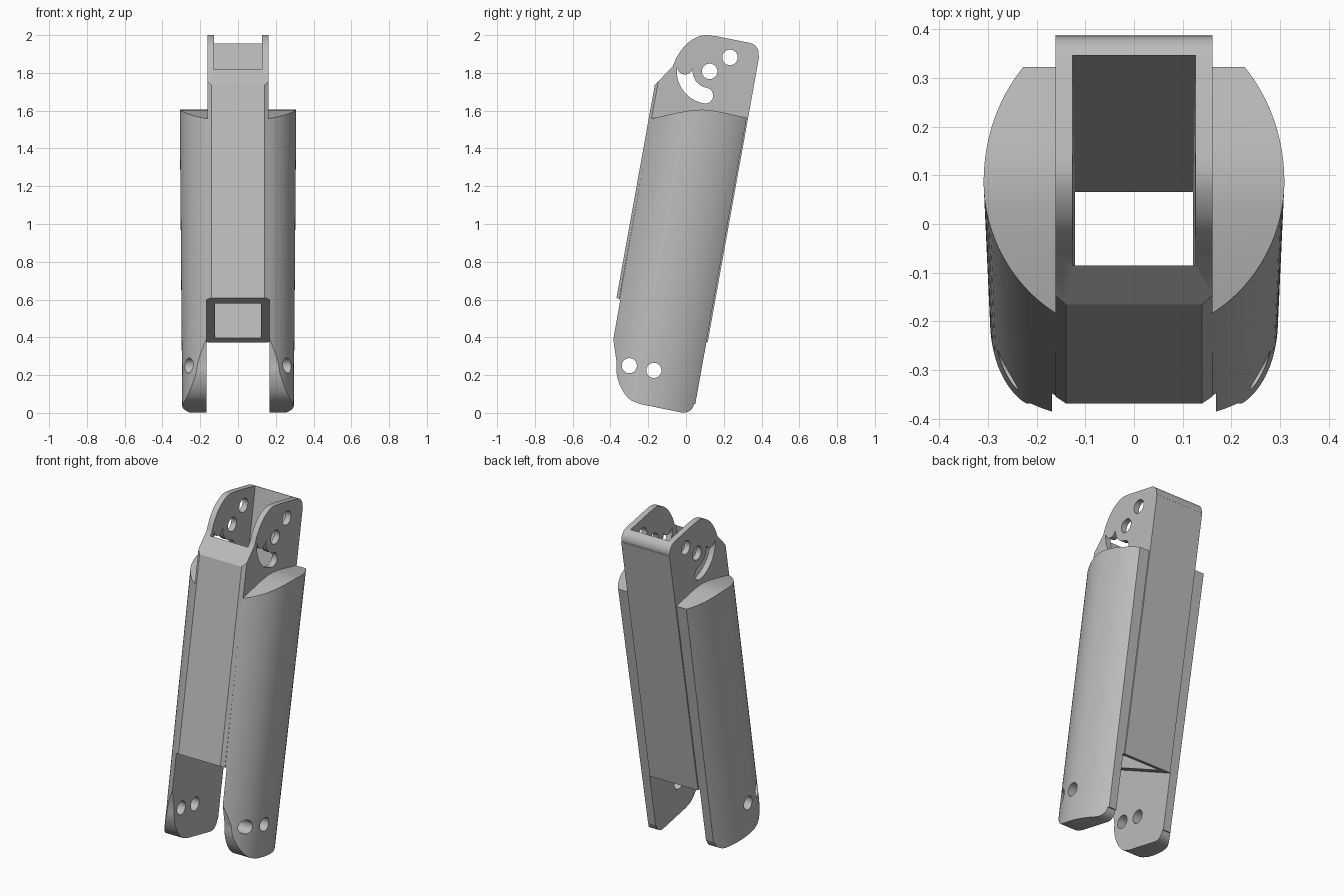
import bpy, bmesh, math
from mathutils import Vector

cube = bpy.data.objects.get("Cube")
if cube:
    bpy.data.objects.remove(cube, do_unlink=True)

TILT = math.radians(10.2)
C, S = math.cos(TILT), math.sin(TILT)

grey = bpy.data.materials.new("plain grey")
grey.use_nodes = True
grey.diffuse_color = (0.5, 0.5, 0.5, 1)
grey.node_tree.nodes["Principled BSDF"].inputs["Base Color"].default_value = (0.5, 0.5, 0.5, 1)


def loft(name, low, high):
    """Solid between two matching rings of points."""
    bm = bmesh.new()
    a = [bm.verts.new(p) for p in low]
    b = [bm.verts.new(p) for p in high]
    n = len(a)
    bm.faces.new(a)
    bm.faces.new(b)
    for i in range(n):
        j = (i + 1) % n
        bm.faces.new((a[i], a[j], b[j], b[i]))
    bmesh.ops.recalc_face_normals(bm, faces=bm.faces)
    mesh = bpy.data.meshes.new(name)
    bm.to_mesh(mesh)
    bm.free()
    mesh.materials.append(grey)
    ob = bpy.data.objects.new(name, mesh)
    bpy.context.collection.objects.link(ob)
    return ob


def tilted(name, section, taper=1.0):
    """Extrude an (x, depth) section along the leaning axis."""
    def place(x, v, u):
        return Vector((x, v * C + u * S, -v * S + u * C))
    return loft(name, [place(x * taper, v, -0.3) for x, v in section],
                [place(x, v, 2.4) for x, v in section])


def prism(name, profile, half):
    """Extrude a (y, z) side profile across x."""
    return loft(name, [(-half, y, z) for y, z in profile],
                [(half, y, z) for y, z in profile])


def combine(target, other, operation):
    mod = target.modifiers.new("combine", "BOOLEAN")
    mod.operation, mod.solver, mod.object = operation, "EXACT", other
    bpy.context.view_layer.update()
    graph = bpy.context.evaluated_depsgraph_get()
    mesh = bpy.data.meshes.new_from_object(target.evaluated_get(graph))
    target.modifiers.clear()
    target.data = mesh
    bpy.data.objects.remove(other, do_unlink=True)


def arc(cy, cz, r, start, end, steps):
    angles = [math.radians(start + (end - start) * i / steps) for i in range(steps + 1)]
    return [(cy + r * math.cos(a), cz + r * math.sin(a)) for a in angles]


def smooth_path(points, steps=5):
    """Catmull-Rom curve through the points."""
    pts = [Vector(p) for p in points]
    pts = [2 * pts[0] - pts[1]] + pts + [2 * pts[-1] - pts[-2]]
    out = []
    for p0, p1, p2, p3 in zip(pts, pts[1:], pts[2:], pts[3:]):
        for i in range(steps):
            t = i / steps
            out.append(tuple(0.5 * (2 * p1 + (p2 - p0) * t + (2 * p0 - 5 * p1 + 4 * p2 - p3) * t * t
                                    + (3 * p1 - p0 - 3 * p2 + p3) * t ** 3)))
    return out + [tuple(pts[-2])]


# Rounded outer body: uneven oval with flat front and back
MID, WIDE, FRONT, BACK = -0.2, 0.315, 0.30, 0.355
first, last = -math.asin(0.262 / FRONT), math.asin(0.24 / BACK)
side = []
for i in range(41):
    a = first + (last - first) * i / 40
    side.append((WIDE * math.cos(a), MID + (FRONT if a < 0 else BACK) * math.sin(a)))
oval = side + [(-x, v) for x, v in reversed(side)]
body = tilted("lower_link", oval, 0.93)

# Side outline of the body: arched shoulder, rounded leg ends
shoulder = smooth_path([(-0.2, 1.553), (-0.1, 1.577), (0, 1.597), (0.08, 1.605),
                        (0.16, 1.597), (0.32, 1.563)])
toe = smooth_path([(-0.368, 0.27), (-0.366, 0.2), (-0.34, 0.125), (-0.295, 0.07), (-0.24, 0.046)])
heel = arc(-0.012, 0.056, 0.055, 260, 350, 8)
outline = ([(-0.6, 1.47)] + shoulder + [(0.6, 1.5), (0.6, 0.05)]
           + heel[::-1] + toe[::-1] + [(-0.388, 0.41), (-0.6, 0.43)])
combine(body, prism("body_outline", outline, 0.6), "INTERSECT")

# Square core carrying the upper fork
core = tilted("core", [(-0.14, -0.47), (0.14, -0.47), (0.161, -0.455), (0.161, 0.047),
                       (-0.161, 0.047), (-0.161, -0.455)])
crown = smooth_path([(-0.07, 1.835), (-0.045, 1.89), (0, 1.95), (0.05, 1.985), (0.1, 2.0), (0.16, 1.994)])
corner = arc(0.327, 1.902, 0.058, 78, -10, 8)
core_outline = ([(-0.6, 0.2), (-0.6, 1.3), (-0.178, 1.722)] + crown + corner
                + [(0.6, 1.7), (0.6, 0.2)])
combine(core, prism("core_outline", core_outline, 0.5), "INTERSECT")
combine(body, core, "UNION")

# Gap between the lower legs, with a sloping roof
combine(body, prism("leg_gap", [(-0.7, 0.772), (0.4, 0.233), (0.4, -0.3), (-0.7, -0.3)], 0.168),
        "DIFFERENCE")

# Hollow channel along the whole length
combine(body, tilted("channel", [(-0.128, -0.406), (0.128, -0.406), (0.128, -0.006),
                                 (-0.128, -0.006)], 0.93), "DIFFERENCE")

# Pivot holes through both sides
for y, z, r in [(-0.3, 0.25, 0.04), (-0.17, 0.225, 0.04), (0.125, 1.808, 0.041), (0.233, 1.882, 0.041)]:
    combine(body, prism("pivot_hole", arc(y, z, r, 0, 350, 35), 0.6), "DIFFERENCE")

# Curved guide slot around the upper pivot
cy, cz, r, w = 0.125, 1.81, 0.132, 0.042
start, end = 170, 260
tips = [(cy + r * math.cos(math.radians(a)), cz + r * math.sin(math.radians(a))) for a in (start, end)]
slot = (arc(cy, cz, r + w, start, end, 16) + arc(*tips[1], w, end, end + 180, 10)[1:-1]
        + arc(cy, cz, r - w, end, start, 16) + arc(*tips[0], w, start - 180, start - 360, 10)[1:-1])
# the start tip bulges away from the arc
slot[-9:] = arc(*tips[0], w, start - 180, start - 360, 10)[1:-1]
combine(body, prism("guide_slot", slot, 0.6), "DIFFERENCE")

for ob in bpy.context.selected_objects:
    ob.select_set(False)
body.select_set(True)
bpy.context.view_layer.objects.active = body
bpy.ops.object.shade_smooth_by_angle(angle=math.radians(25))
